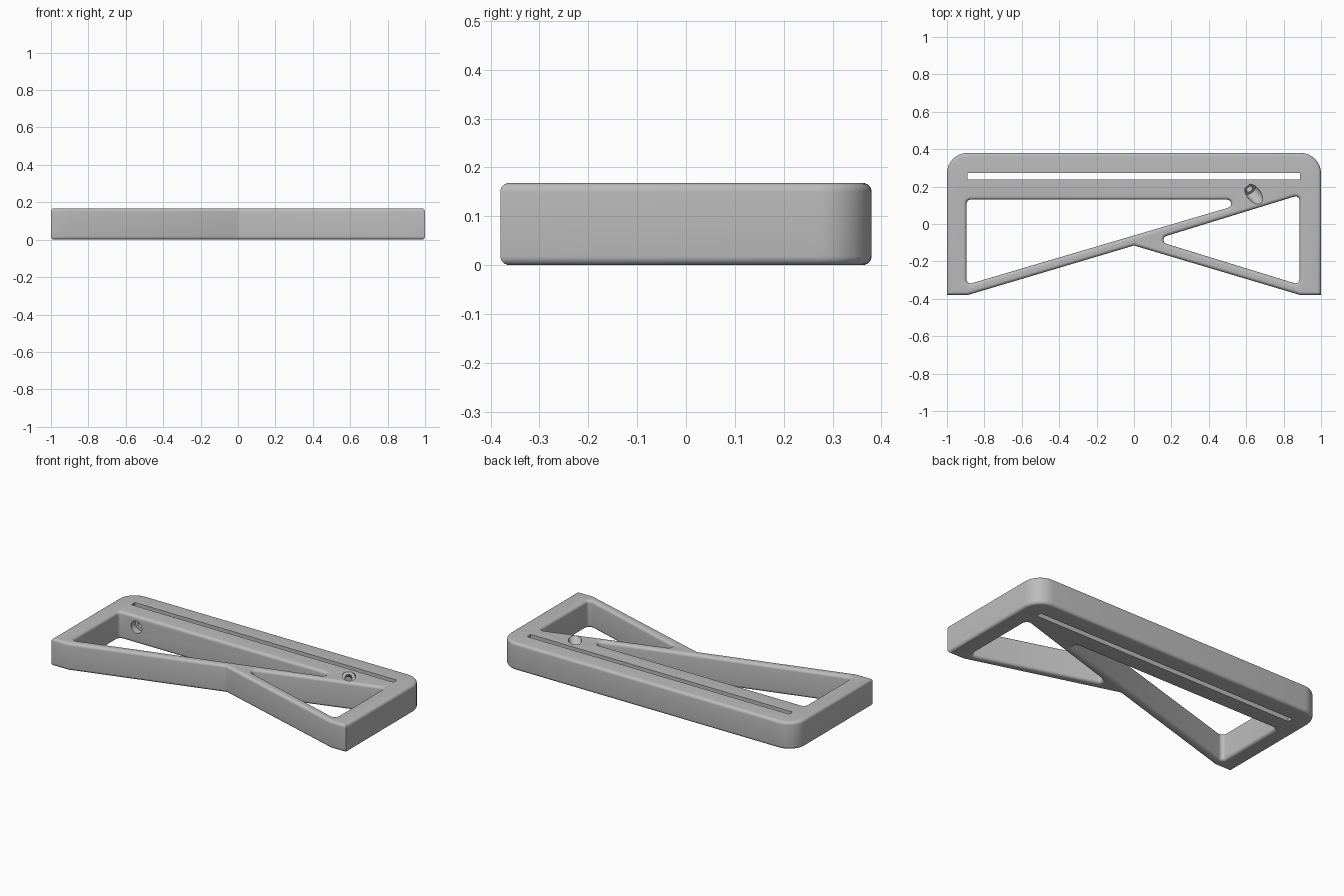
import bpy, bmesh, math
from mathutils import Vector

HEIGHT = 0.168
EDGE = 0.018

old = bpy.data.objects.get("Cube")
if old:
    bpy.data.objects.remove(old, do_unlink=True)

grey = bpy.data.materials.new("plain_grey")
grey.use_nodes = True
colour = (0.5, 0.5, 0.5, 1)
grey.diffuse_color = colour
grey.node_tree.nodes["Principled BSDF"].inputs["Base Color"].default_value = colour


def rounded(corners, steps=8):
    """Closed outline from (x, y, radius) corners."""
    pts = []
    for i, (x, y, r) in enumerate(corners):
        p = Vector((x, y))
        if r == 0:
            pts.append(p)
            continue
        a = (Vector(corners[i - 1][:2]) - p).normalized()
        b = (Vector(corners[(i + 1) % len(corners)][:2]) - p).normalized()
        half = a.angle(b) / 2
        centre = p + (a + b).normalized() * (r / math.sin(half))
        start = p + a * (r / math.tan(half)) - centre
        end = p + b * (r / math.tan(half)) - centre
        sweep = math.pi - 2 * half
        for k in range(steps + 1):
            t = k / steps
            v = start * math.sin((1 - t) * sweep) + end * math.sin(t * sweep)
            pts.append(centre + v / math.sin(sweep))
    return pts


def oriented(pts, ccw):
    area = sum(pts[i - 1].x * p.y - p.x * pts[i - 1].y for i, p in enumerate(pts))
    return pts if (area > 0) == ccw else pts[::-1]


def inset(pts, d):
    """Move an outline to its left, mitred at the corners."""
    out = []
    for i, p in enumerate(pts):
        e1 = (p - pts[i - 1]).normalized()
        e2 = (pts[(i + 1) % len(pts)] - p).normalized()
        n1, n2 = Vector((-e1.y, e1.x)), Vector((-e2.y, e2.x))
        out.append(p + (n1 + n2) * (d / (1 + n1.dot(n2))))
    return out


def wall(bm, pts, edge):
    """Upright wall with rounded rims; returns its bottom and top edge loops."""
    steps = 6 if edge else 0
    low = []
    for k in range(steps + 1):
        a = math.pi / 2 * k / max(steps, 1)
        low.append((edge * (1 - math.sin(a)), edge * (1 - math.cos(a))))
    levels = low + [(d, HEIGHT - z) for d, z in reversed(low)]
    rings = [[bm.verts.new((p.x, p.y, z)) for p in inset(pts, d)] for d, z in levels]
    n = len(pts)
    for r0, r1 in zip(rings, rings[1:]):
        for i in range(n):
            j = (i + 1) % n
            bm.faces.new((r0[i], r0[j], r1[j], r1[i]))
    return [[bm.edges.get((r[i], r[(i + 1) % n])) for i in range(n)]
            for r in (rings[0], rings[-1])]


# Outlines of the frame, its two triangular openings and the long slot
outer = rounded([(-1, -0.38, 0), (-0.89, -0.38, 0), (0, -0.115, 0), (0.89, -0.38, 0),
                 (1, -0.38, 0), (1, 0.38, 0.11), (-1, 0.38, 0.11)])
R = 0.022
large_opening = rounded([(-0.895, 0.13, R), (-0.895, -0.325, R), (0.65, 0.13, R)])
small_opening = rounded([(0.105, -0.085, R), (0.885, -0.325, R), (0.885, 0.155, R)])
slot = rounded([(-0.89, 0.238, 0), (0.887, 0.238, 0), (0.887, 0.272, 0), (-0.89, 0.272, 0)])

bm = bmesh.new()
bottom, top = [], []
for pts, ccw, edge in ((outer, True, EDGE), (large_opening, False, EDGE),
                       (small_opening, False, EDGE), (slot, False, 0)):
    b, t = wall(bm, oriented(pts, ccw), edge)
    bottom += b
    top += t
bmesh.ops.triangle_fill(bm, use_beauty=True, edges=bottom, normal=(0, 0, -1))
bmesh.ops.triangle_fill(bm, use_beauty=True, edges=top, normal=(0, 0, 1))
bmesh.ops.recalc_face_normals(bm, faces=bm.faces)
mesh = bpy.data.meshes.new("bracket_frame")
bm.to_mesh(mesh)
bm.free()
frame = bpy.data.objects.new("bracket_frame", mesh)
bpy.context.collection.objects.link(frame)
mesh.materials.append(grey)


def drill(entry, direction, radius, start, end):
    """Cut a round hole along a direction, from start to end past the entry."""
    d = Vector(direction).normalized()
    bpy.ops.mesh.primitive_cylinder_add(
        vertices=32, radius=radius, depth=end - start,
        location=Vector(entry) + d * ((start + end) / 2),
        rotation=d.to_track_quat('Z', 'Y').to_euler())
    cutter = bpy.context.object
    cutter.name = "screw_hole_cutter"
    cutter.hide_render = True
    cutter.data.materials.append(grey)
    mod = frame.modifiers.new("screw_hole", 'BOOLEAN')
    mod.operation = 'DIFFERENCE'
    mod.solver = 'EXACT'
    mod.object = cutter
    bpy.ops.object.select_all(action='DESELECT')
    frame.select_set(True)
    bpy.context.view_layer.objects.active = frame
    bpy.ops.object.modifier_apply(modifier=mod.name)
    bpy.data.objects.remove(cutter, do_unlink=True)


# Counterbored screw holes running into the slot
for entry, direction, length in (((-0.78, 0.13, 0.1), (0, 1, 0), 0.125),
                                 ((0.64, 0.16, HEIGHT), (-0.5, 0.62, -0.6), 0.155)):
    drill(entry, direction, 0.037, -0.1, 0.043)
    drill(entry, direction, 0.02, 0, length)

bpy.ops.object.select_all(action='DESELECT')
frame.select_set(True)
bpy.context.view_layer.objects.active = frame
bpy.ops.object.shade_smooth_by_angle(angle=math.radians(30))
